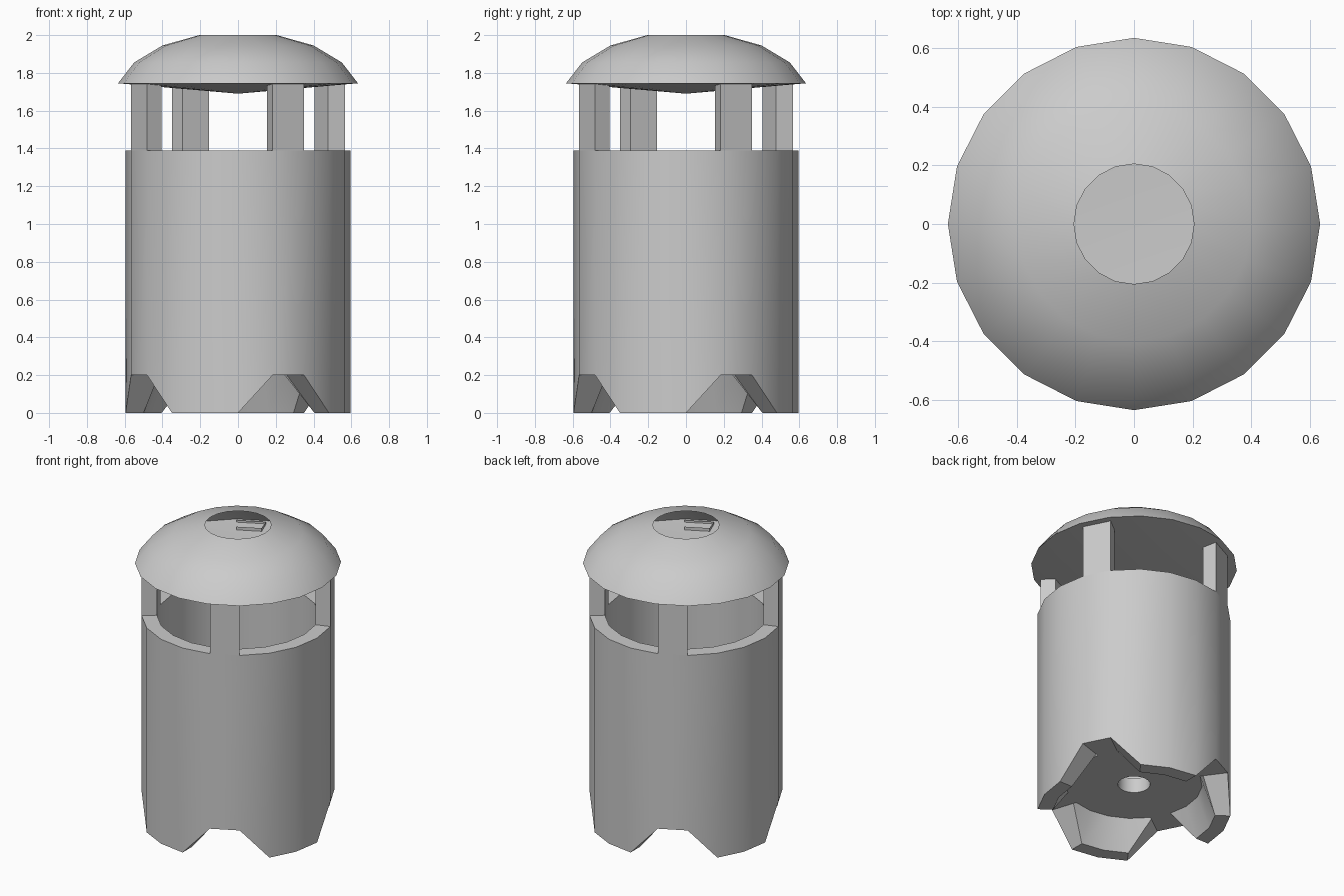
import bpy, bmesh
from math import sin, cos, pi, radians

SIDES = 20
OUTER, INNER = 0.595, 0.5
RIM, FLOOR, NOTCH = 1.39, 0.3, 0.2

cube = bpy.data.objects.get("Cube")
if cube:
    bpy.data.objects.remove(cube)

grey = bpy.data.materials.new("light grey metal")
grey.use_nodes = True
colour = (0.6, 0.6, 0.6, 1)
grey.diffuse_color = colour
grey.node_tree.nodes["Principled BSDF"].inputs["Base Color"].default_value = colour


def point(k, r, z):
    """Point on side k, counted from the front towards +x."""
    a = 2 * pi * k / SIDES
    return (r * sin(a), -r * cos(a), z)


def finish(name, bm):
    mesh = bpy.data.meshes.new(name)
    bm.to_mesh(mesh)
    bm.free()
    mesh.materials.append(grey)
    obj = bpy.data.objects.new(name, mesh)
    bpy.context.collection.objects.link(obj)
    bpy.ops.object.select_all(action='DESELECT')
    obj.select_set(True)
    bpy.context.view_layer.objects.active = obj
    bpy.ops.object.shade_smooth_by_angle(angle=radians(30))
    return obj


def lathe(name, profile, closed=False):
    """Join rings; each profile entry maps a side number to (r, z)."""
    bm = bmesh.new()
    rings = [[bm.verts.new(point(k, *f(k))) for k in range(SIDES)] for f in profile]
    pairs = list(zip(rings, rings[1:]))
    if closed:
        pairs.append((rings[-1], rings[0]))
    for a, b in pairs:
        for k in range(SIDES):
            n = (k + 1) % SIDES
            bm.faces.new((a[k], a[n], b[n], b[k]))
    bmesh.ops.remove_doubles(bm, verts=bm.verts, dist=0.0005)
    return finish(name, bm)


def ring(r, z):
    return lambda k: (r, z)


def notched(k):
    return k % 5 in (1, 2)


# Hollow body with four notches around the foot and a drain hole in the floor
lathe("body", [
    ring(0.1, NOTCH),
    ring(0.42, NOTCH),
    lambda k: (0.44, NOTCH) if notched(k) else (INNER, 0),
    lambda k: (OUTER, NOTCH if notched(k) else 0),
    ring(OUTER, RIM),
    ring(INNER, RIM),
    ring(INNER, FLOOR),
    ring(0.1, FLOOR),
], closed=True)

# Four open-topped posts, each one side of the wall wide
for i in range(4):
    bm = bmesh.new()
    k = 5 * i + 1
    corners = [(k, OUTER), (k + 1, OUTER), (k + 1, INNER), (k, INNER)]
    low = [bm.verts.new(point(s, r, RIM)) for s, r in corners]
    high = [bm.verts.new(point(s, r, 1.755)) for s, r in corners]
    for j in range(4):
        n = (j + 1) % 4
        bm.faces.new((low[j], low[n], high[n], high[j]))
    finish(f"post_{i + 1}", bm)

# Domed lid with an open centre
lathe("lid_dome", [ring(0.635, 1.745), ring(0.55, 1.855),
                   ring(0.4, 1.945), ring(0.205, 2.0)])

# Shallow cone closing the lid from below
bm = bmesh.new()
tip = bm.verts.new((0, 0, 1.69))
edge = [bm.verts.new(point(k, 0.635, 1.745)) for k in range(SIDES)]
for k in range(SIDES):
    bm.faces.new((tip, edge[(k + 1) % SIDES], edge[k]))
finish("lid_underside", bm)
